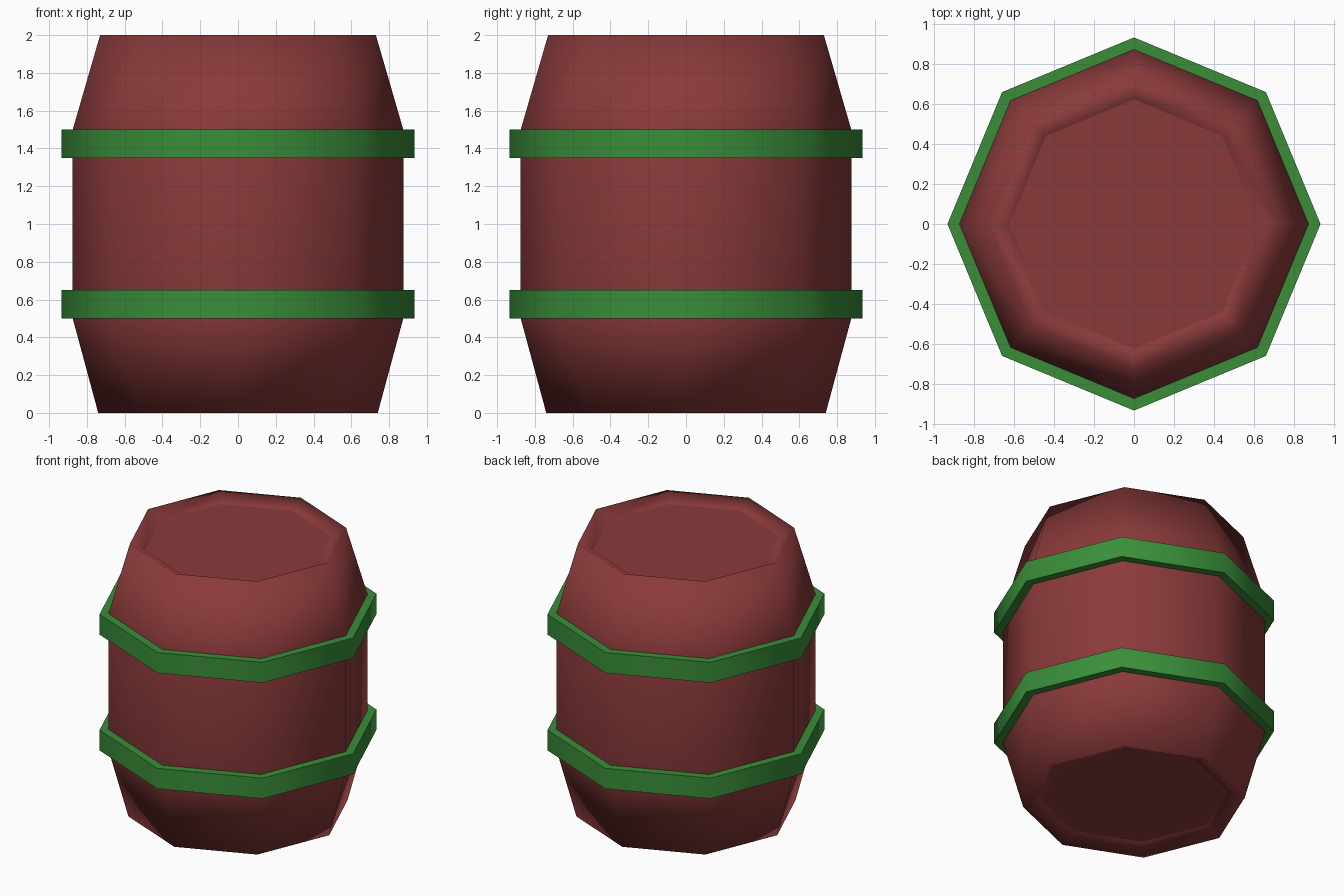
import bpy, bmesh, math

SIDES = 8

cube = bpy.data.objects.get("Cube")
if cube:
    bpy.data.objects.remove(cube, do_unlink=True)


def make_material(name, rgb):
    mat = bpy.data.materials.new(name)
    mat.use_nodes = True
    mat.diffuse_color = (*rgb, 1)
    bsdf = next(n for n in mat.node_tree.nodes if n.type == 'BSDF_PRINCIPLED')
    bsdf.inputs["Base Color"].default_value = (*rgb, 1)
    return mat


def lathe(name, profile, mat, capped=False, closed=False):
    """Turn a (radius, z) profile into an eight-sided solid."""
    bm = bmesh.new()
    rings = []
    for r, z in profile:
        ring = []
        for i in range(SIDES):
            a = math.tau * i / SIDES
            ring.append(bm.verts.new((r * math.cos(a), r * math.sin(a), z)))
        rings.append(ring)
    pairs = list(zip(rings, rings[1:]))
    if closed:
        pairs.append((rings[-1], rings[0]))
    for low, high in pairs:
        for i in range(SIDES):
            j = (i + 1) % SIDES
            bm.faces.new((low[i], low[j], high[j], high[i])).smooth = True
    # Flat heads at both ends
    if capped:
        for ring in (rings[0][::-1], rings[-1]):
            bm.faces.new(ring).smooth = False
    # Keep corners between flat tops and walls crisp on the hoops
    bmesh.ops.recalc_face_normals(bm, faces=bm.faces)
    if closed:
        for e in bm.edges:
            e.smooth = e.calc_face_angle(0) < math.radians(60)
    mesh = bpy.data.meshes.new(name)
    bm.to_mesh(mesh)
    bm.free()
    mesh.materials.append(mat)
    obj = bpy.data.objects.new(name, mesh)
    bpy.context.collection.objects.link(obj)
    return obj


red = make_material("red_wood", (0.255, 0.042, 0.042))
green = make_material("green_hoop", (0.041, 0.27, 0.041))

# Barrel body with sunken heads and sloping rims
lathe("barrel_body", [(0.625, 0.055), (0.74, 0), (0.875, 0.5),
                      (0.875, 1.5), (0.73, 2), (0.625, 1.945)],
      red, capped=True)

# Hoops
for name, z in (("lower_hoop", 0.5), ("upper_hoop", 1.35)):
    top = z + 0.15
    lathe(name, [(0.86, z), (0.935, z), (0.935, top), (0.86, top)],
          green, closed=True)
